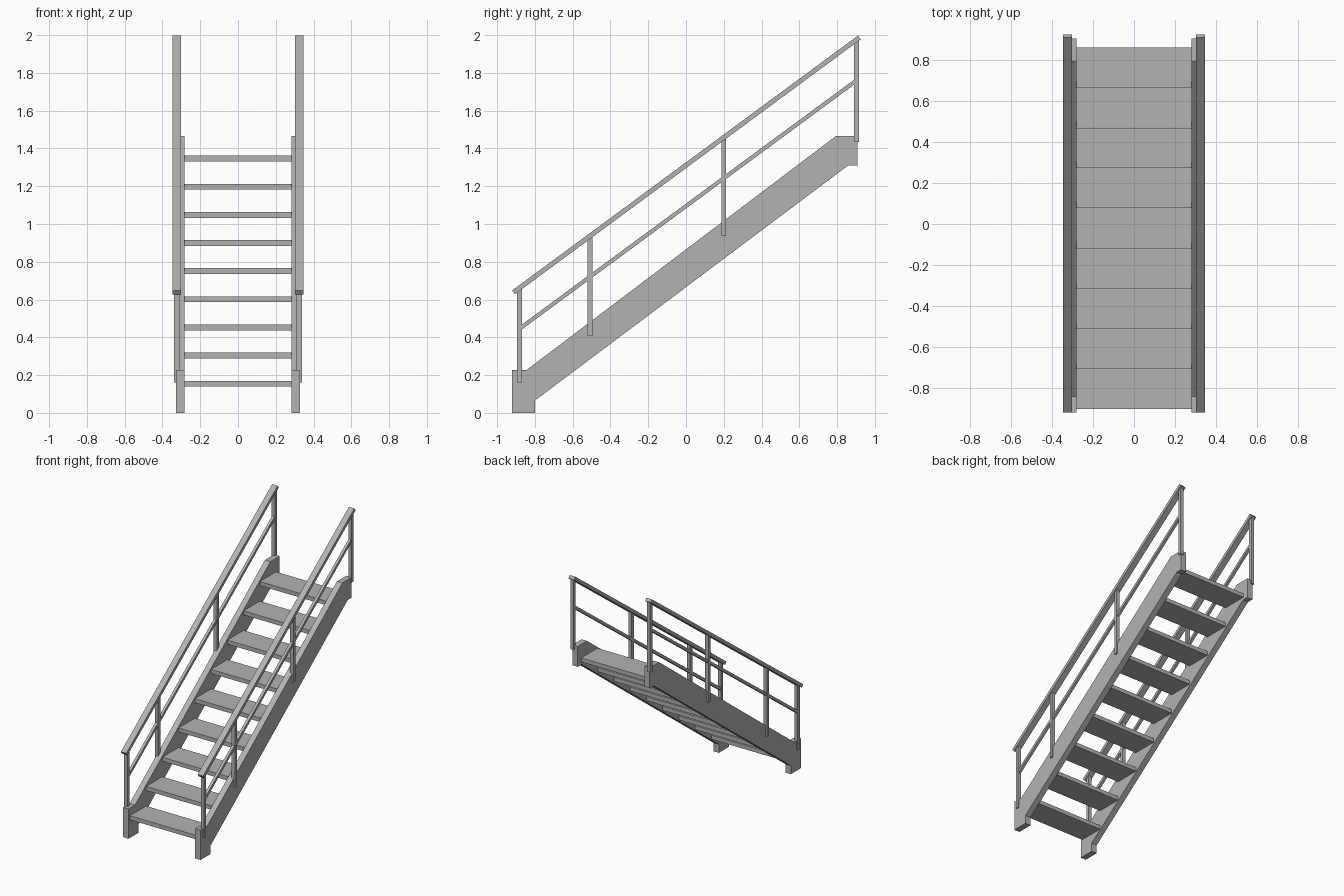
import bpy
import bmesh
from math import atan2
from mathutils import Vector

cube = bpy.data.objects.get("Cube")
if cube:
    bpy.data.objects.remove(cube)

steel = bpy.data.materials.new("grey steel")
steel.use_nodes = True
GREY = (0.45, 0.45, 0.45, 1)
steel.diffuse_color = GREY
steel.node_tree.nodes["Principled BSDF"].inputs["Base Color"].default_value = GREY


def extrude_profile(name, profile, x0, x1):
    """Extrude a (y, z) outline from x0 to x1."""
    bm = bmesh.new()
    face = bm.faces.new([bm.verts.new((x0, y, z)) for y, z in profile])
    result = bmesh.ops.extrude_face_region(bm, geom=[face])
    verts = [v for v in result["geom"] if isinstance(v, bmesh.types.BMVert)]
    bmesh.ops.translate(bm, verts=verts, vec=(x1 - x0, 0, 0))
    bmesh.ops.recalc_face_normals(bm, faces=bm.faces)
    mesh = bpy.data.meshes.new(name)
    bm.to_mesh(mesh)
    bm.free()
    mesh.materials.append(steel)
    obj = bpy.data.objects.new(name, mesh)
    bpy.context.collection.objects.link(obj)
    return obj


def both_sides(name, profile, inner, outer):
    for side, sign in (("left", 1), ("right", -1)):
        extrude_profile(f"{side}_{name}", profile, sign * inner, sign * outer)


def rail_z(y):
    """Height of the handrail's centre line."""
    return 1.311 + 0.737 * y


# Side stringers with a foot at the bottom and a flat landing end
stringer = [(-0.92, 0), (-0.80, 0), (-0.80, 0.065), (0.86, 1.311), (0.907, 1.311),
            (0.907, 1.466), (0.794, 1.466), (-0.843, 0.228), (-0.92, 0.228)]
both_sides("stringer", stringer, 0.282, 0.328)

# Open treads
for i in range(9):
    y, z = -0.905 + 0.1965 * i, 0.139 + 0.149 * i
    extrude_profile(f"tread_{i + 1}",
                    [(y, z), (y + 0.196, z), (y + 0.196, z + 0.031), (y, z + 0.031)],
                    -0.283, 0.283)

# Posts, cut to the slope inside the handrail
for i, (y, bottom) in enumerate([(-0.881, 0.16), (-0.508, 0.407), (0.2, 0.937), (0.903, 1.435)]):
    a, b = y - 0.0125, y + 0.0125
    both_sides(f"post_{i + 1}", [(a, bottom), (b, bottom), (b, rail_z(b)), (a, rail_z(a))],
               0.311, 0.338)

# Handrails with square-cut ends
start, end = Vector((-0.913, rail_z(-0.913))), Vector((0.918, rail_z(0.918)))
along = (end - start).normalized()
up = Vector((-along.y, along.x)) * 0.0125
both_sides("handrail", [start - up, end - up, end + up, start + up], 0.302, 0.348)

# Middle rails between the first and last posts
ya, yb, drop = -0.875, 0.9, 0.216
za, zb = rail_z(ya) - drop, rail_z(yb) - drop
both_sides("middle_rail", [(ya, za - 0.013), (yb, zb - 0.013), (yb, zb + 0.013), (ya, za + 0.013)],
           0.314, 0.335)
